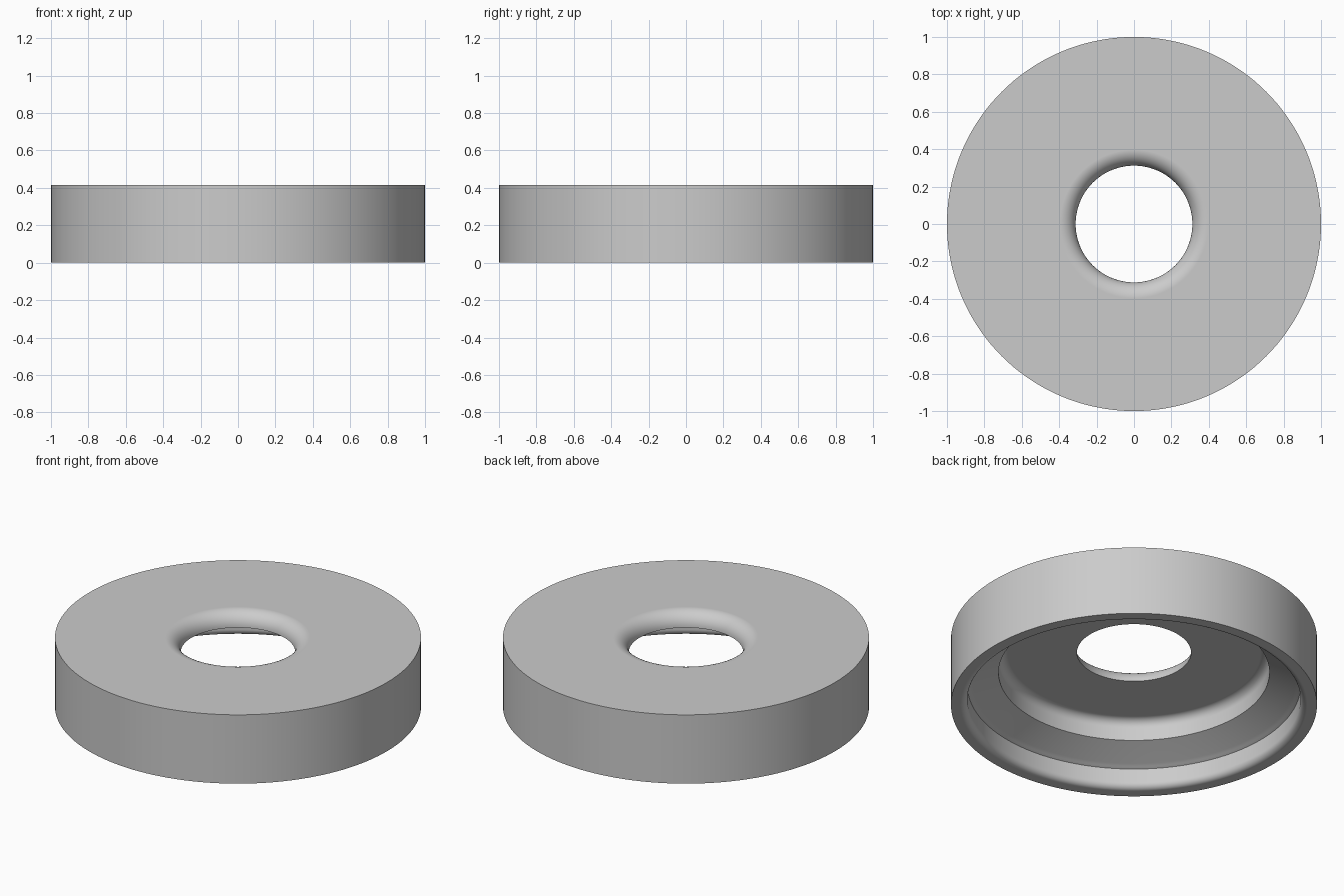
import bpy
import bmesh
from math import sin, cos, pi, radians
from mathutils import Matrix, Vector

cube = bpy.data.objects.get("Cube")
if cube:
    bpy.data.objects.remove(cube, do_unlink=True)

SEGMENTS = 144
HEIGHT = 0.415
CEILING = 0.335


def arc(cx, cz, radius, start, end, steps=8):
    """Points of a fillet in the (radius, height) plane, angles in degrees."""
    angles = [radians(start + (end - start) * i / steps) for i in range(steps + 1)]
    return [(cx + radius * cos(a), cz + radius * sin(a)) for a in angles]


# Cross-section, from the outer wall over the top, through the hole, to the underside
profile = [(1.0, 0.0), (1.0, HEIGHT)]
profile += arc(0.397, 0.33, 0.085, 90, 180, 10)        # rounded hole mouth
profile += [(0.312, 0.329)]
profile += arc(0.69, CEILING - 0.056, 0.05, 90, 0)     # ceiling into inner bore
profile += [(0.74, 0.2025), (0.88, 0.138), (0.895, 0.128), (0.91, 0.12)]  # sloped ledge
profile += arc(0.947, 0.037, 0.037, 180, 270)          # rounded bottom lip

# Spin the closed cross-section around the vertical axis
bm = bmesh.new()
verts = [bm.verts.new((r, 0, z)) for r, z in profile]
edges = [bm.edges.new((a, b)) for a, b in zip(verts, verts[1:] + verts[:1])]
bmesh.ops.spin(bm, geom=verts + edges, cent=(0, 0, 0), axis=(0, 0, 1),
               angle=2 * pi, steps=SEGMENTS, use_merge=True)
bmesh.ops.remove_doubles(bm, verts=bm.verts, dist=0.0001)
bmesh.ops.recalc_face_normals(bm, faces=bm.faces)
mesh = bpy.data.meshes.new("ring_cap")
bm.to_mesh(mesh)
bm.free()
ring = bpy.data.objects.new("ring_cap", mesh)
bpy.context.collection.objects.link(ring)

# Plain grey material
grey = bpy.data.materials.new("light_grey")
grey.use_nodes = True
colour = (0.6, 0.6, 0.6, 1.0)
grey.diffuse_color = colour
grey.node_tree.nodes["Principled BSDF"].inputs["Base Color"].default_value = colour
mesh.materials.append(grey)

# Smooth round surfaces, crisp corners, undistorted flats
bpy.ops.object.select_all(action="DESELECT")
ring.select_set(True)
bpy.context.view_layer.objects.active = ring
bpy.ops.object.shade_smooth_by_angle(angle=radians(20))
weighted = ring.modifiers.new("flat_faces", "WEIGHTED_NORMAL")
weighted.keep_sharp = True
